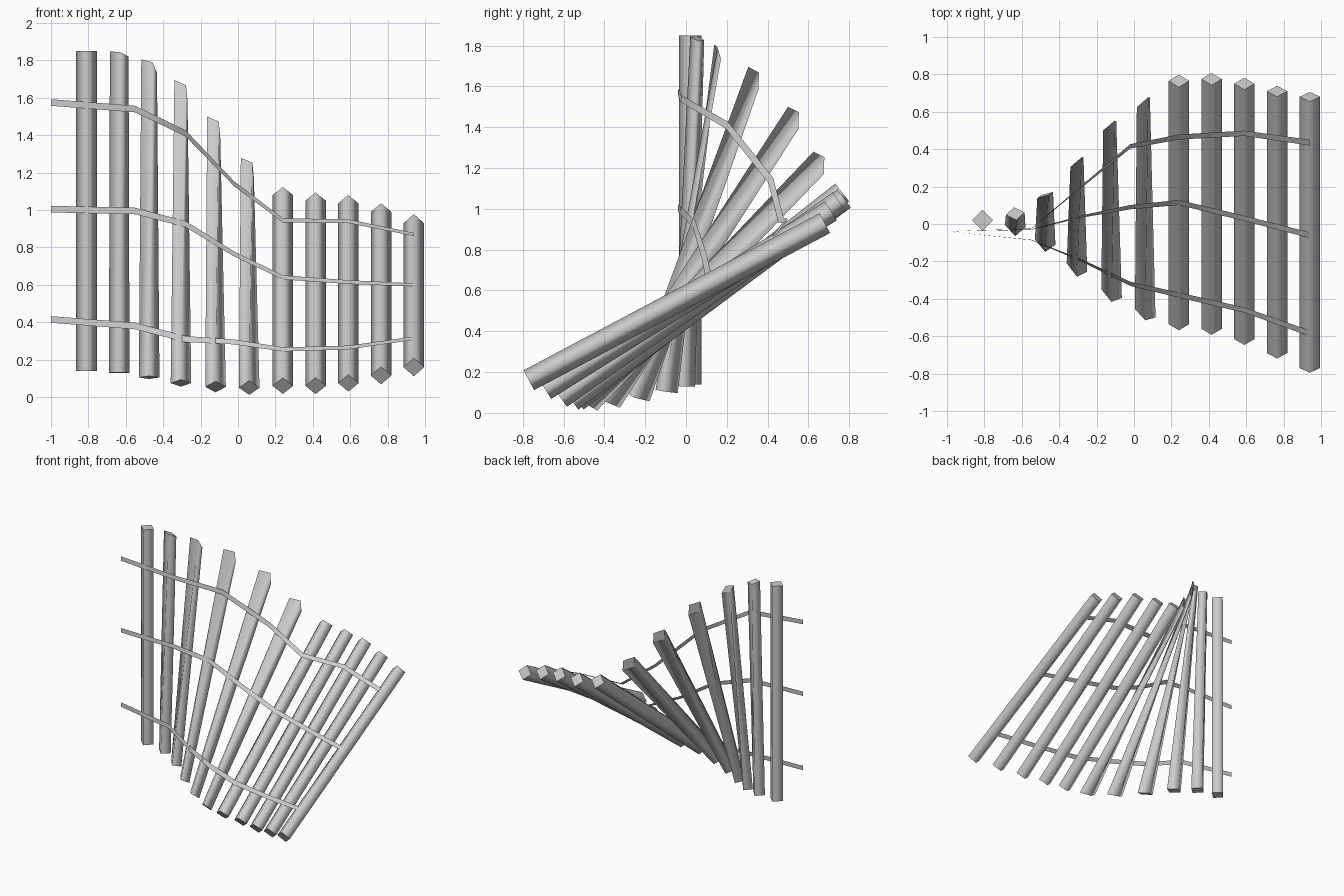
import bpy
from mathutils import Vector

R = 0.055  # half diagonal of the square slat section


def add_mesh(name, verts, faces, smooth):
    me = bpy.data.meshes.new(name)
    me.from_pydata(verts, [], faces)
    me.update()
    for p, s in zip(me.polygons, smooth):
        p.use_smooth = s
    ob = bpy.data.objects.new(name, me)
    bpy.context.collection.objects.link(ob)
    return ob


# Slats: x, bottom centre (y, z), top centre (y, z), amount of twist
slats = [
    (-0.81, (0.02, 0.14), (0.02, 1.85), 0.0),
    (-0.635, (-0.01, 0.13), (0.055, 1.835), 0.25),
    (-0.475, (-0.095, 0.105), (0.155, 1.77), 0.65),
    (-0.305, (-0.23, 0.075), (0.33, 1.64), 1.0),
    (-0.12, (-0.37, 0.055), (0.525, 1.445), 1.0),
    (0.06, (-0.475, 0.05), (0.65, 1.225), 1.0),
    (0.24, (-0.535, 0.06), (0.765, 1.08), 0.0),
    (0.415, (-0.56, 0.06), (0.775, 1.05), 0.0),
    (0.59, (-0.615, 0.075), (0.75, 1.035), 0.0),
    (0.765, (-0.69, 0.115), (0.71, 0.99), 0.0),
    (0.94, (-0.77, 0.16), (0.68, 0.93), 0.0),
]
# Fully twisted end section: corners left, upper, right, lower
A, B = Vector((-0.035, -0.025, 0.055)), Vector((0.027, 0.028, 0.028))
twisted = [A, B, -A, -B]

for i, (x, b, t, w) in enumerate(slats):
    d = Vector((0, t[0] - b[0], t[1] - b[1])).normalized()
    p = Vector((0, d.z, -d.y)) * R
    s = Vector((R, 0, 0))
    diamond = [-s, -p, s, p]
    skew = [0.02, 0, -0.025, 0]
    low = Vector((x, *b))
    high = Vector((x - 0.01 * w if x > -0.2 else x, *t))
    verts = [low + c + Vector((0, k * w, 0)) for c, k in zip(diamond, skew)]
    verts += [high + c.lerp(q, w) for c, q in zip(diamond, twisted)]
    faces = [(j, j + 4, (j + 1) % 4 + 4, (j + 1) % 4) for j in range(4)]
    faces += [(0, 1, 2, 3), (7, 6, 5, 4)]
    add_mesh(f"slat_{i + 1}", verts, faces, [True] * 4 + [False] * 2)

# Rails: thin flat ribbons, (y, z) of each path point
xs = [-1.0, -0.55, -0.28, -0.02, 0.24, 0.59, 0.94]
rails = {
    "upper_rail": [(-0.04, 1.575), (-0.025, 1.54), (0.2, 1.41), (0.415, 1.14),
                   (0.465, 0.945), (0.485, 0.94), (0.435, 0.87)],
    "middle_rail": [(-0.04, 1.005), (-0.03, 0.995), (0.04, 0.925), (0.09, 0.765),
                    (0.115, 0.64), (0.03, 0.615), (-0.06, 0.6)],
    "lower_rail": [(-0.04, 0.415), (-0.085, 0.38), (-0.195, 0.31), (-0.32, 0.295),
                   (-0.38, 0.255), (-0.46, 0.265), (-0.585, 0.315)],
}
for name, path in rails.items():
    verts = []
    for x, c, u, l in zip(xs, path, rails["upper_rail"], rails["lower_rail"]):
        d = Vector((0, u[0] - l[0], u[1] - l[1])).normalized() * 0.0175
        verts += [Vector((x, *c)) - d, Vector((x, *c)) + d]
    faces = [(2 * j, 2 * j + 2, 2 * j + 3, 2 * j + 1) for j in range(len(xs) - 1)]
    add_mesh(name, verts, faces, [True] * len(faces))
